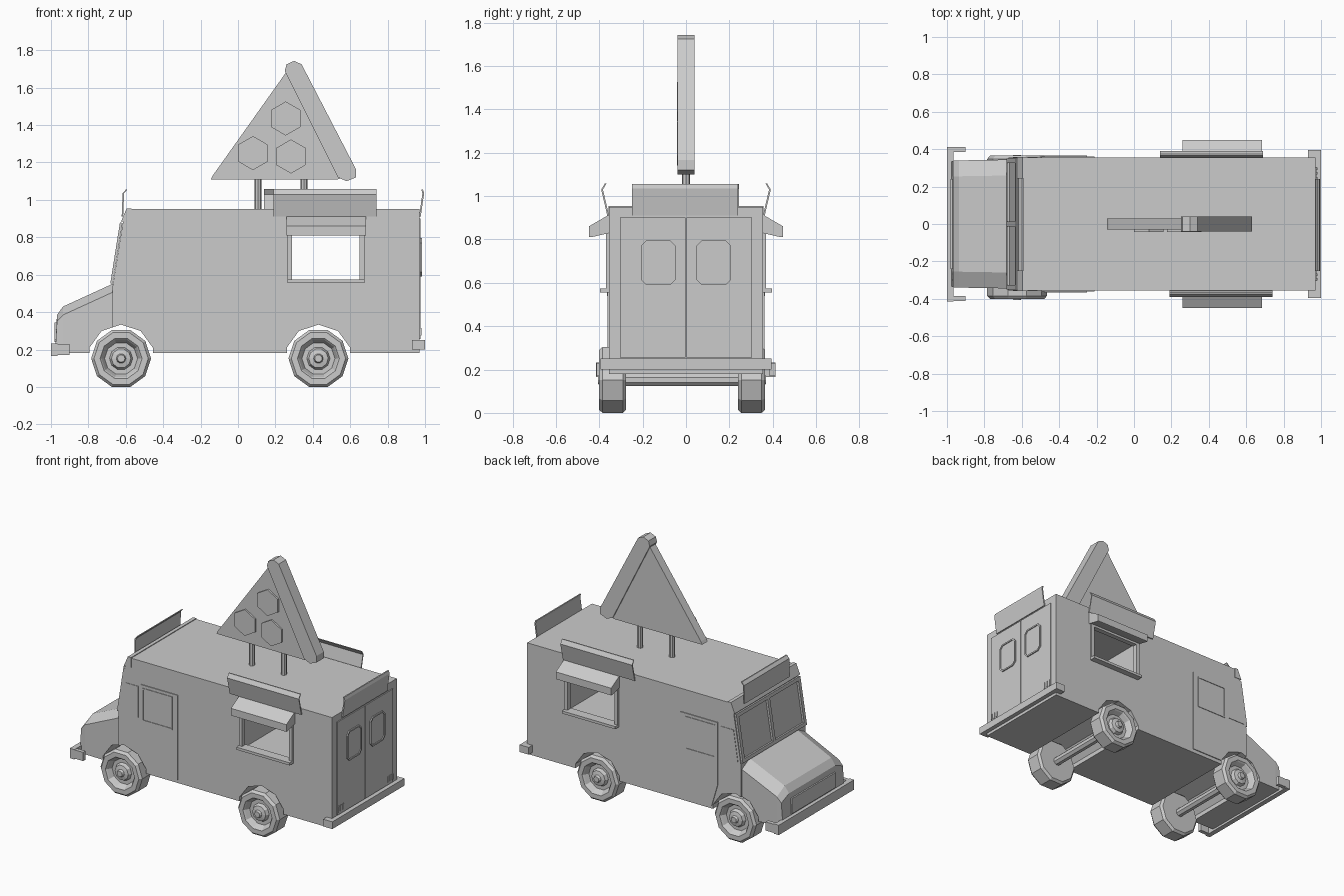
import bpy, bmesh, math
from mathutils import Vector

if "Cube" in bpy.data.objects:
    bpy.data.objects.remove(bpy.data.objects["Cube"])


def finish(name, bm):
    bmesh.ops.remove_doubles(bm, verts=bm.verts, dist=1e-5)
    bmesh.ops.recalc_face_normals(bm, faces=bm.faces)
    me = bpy.data.meshes.new(name)
    bm.to_mesh(me)
    bm.free()
    ob = bpy.data.objects.new(name, me)
    bpy.context.collection.objects.link(ob)
    return ob


def loft(name, rings, caps=True):
    bm = bmesh.new()
    vs = [[bm.verts.new(p) for p in r] for r in rings]
    n = len(rings[0])
    for a, b in zip(vs, vs[1:]):
        for i in range(n):
            j = (i + 1) % n
            bm.faces.new((a[i], a[j], b[j], b[i]))
    if caps:
        bm.faces.new(vs[0])
        bm.faces.new(vs[-1])
    return finish(name, bm)


def prism(name, pts, axis, a, b):
    """Extrude a profile: (x,z) along y, or (y,z) along x."""
    f = (lambda p, t: (p[0], t, p[1])) if axis == 'y' else (lambda p, t: (t, p[0], p[1]))
    return loft(name, [[f(p, a) for p in pts], [f(p, b) for p in pts]])


def rect(x0, x1, z0, z1):
    return [(x0, z0), (x1, z0), (x1, z1), (x0, z1)]


def box(name, x0, x1, y0, y1, z0, z1):
    return prism(name, rect(x0, x1, z0, z1), 'y', y0, y1)


def ngon(cx, cz, r, n, start=0.0):
    return [(cx + r * math.cos(start + 2 * math.pi * i / n),
             cz + r * math.sin(start + 2 * math.pi * i / n)) for i in range(n)]


def rounded(x0, x1, z0, z1, c):
    return [(x0 + c, z0), (x1 - c, z0), (x1, z0 + c), (x1, z1 - c),
            (x1 - c, z1), (x0 + c, z1), (x0, z1 - c), (x0, z0 + c)]


def sheet(name, path, t, axis, a, b):
    """Thin bent sheet: path thickened sideways by t."""
    return prism(name, path + [(u + t, v) for u, v in reversed(path)], axis, a, b)


def cut(ob, cutters):
    bpy.context.view_layer.objects.active = ob
    for c in cutters:
        m = ob.modifiers.new("cut", 'BOOLEAN')
        m.operation, m.solver, m.object = 'DIFFERENCE', 'EXACT', c
        bpy.ops.object.modifier_apply(modifier=m.name)


WHEELS_X = (-0.625, 0.43)

# Box body with slanted windscreen, and chamfered hood
body = prism("van_body", [(-0.67, 0.18), (-0.67, 0.54), (-0.615, 0.88), (-0.615, 0.90),
                          (-0.59, 0.95), (0.97, 0.95), (0.97, 0.18)], 'y', -0.355, 0.355)
hood_rings = []
for x, w, zs, zt in ((-0.64, 0.345, 0.52, 0.565), (-0.935, 0.34, 0.385, 0.43), (-0.968, 0.338, 0.35, 0.385),
                     (-0.975, 0.335, 0.23, 0.24)):
    hood_rings.append([(x, -w, 0.18), (x, w, 0.18), (x, w, zs), (x, w - 0.085, zt),
                       (x, -w + 0.085, zt), (x, -w, zs)])
hood = loft("hood", hood_rings)

# Openings: serving windows, inner room and wheel arches
arches = [prism("arch_cutter", ngon(x, 0.155, 0.178, 10, math.pi / 10), 'y', -0.6, 0.6) for x in WHEELS_X]
opening = box("window_cutter", 0.29, 0.65, -0.6, 0.6, 0.572, 0.81)
room = box("room_cutter", 0.22, 0.74, -0.335, 0.335, 0.5, 0.88)
cut(body, arches + [room, opening])
cut(hood, arches[:1])
for c in arches + [opening, room]:
    bpy.data.objects.remove(c)

# Roof visor above the windscreen
prism("roof_visor", [(-0.625, 0.885), (-0.595, 0.955), (-0.57, 0.955), (-0.57, 0.885)], 'y', -0.358, 0.358)


# Windscreen frame, on the slanted cab front
def on_glass(t):
    return Vector((-0.67, 0.545)).lerp(Vector((-0.617, 0.88)), t)


def glass_bar(name, t0, t1, y0, y1):
    out = Vector((-0.985, 0.157)) * 0.014
    p, q = on_glass(t0), on_glass(t1)
    prism(name, [tuple(v) for v in (p, q, q + out, p + out)], 'y', y0, y1)


glass_bar("windscreen_bottom", 0.02, 0.09, -0.35, 0.35)
glass_bar("windscreen_top", 0.92, 0.99, -0.35, 0.35)
for y in (-0.338, 0.0, 0.338):
    glass_bar("windscreen_post", 0.05, 0.95, y - 0.013, y + 0.013)

# Nose panel on the hood front
box("grille_panel", -0.98, -0.96, -0.24, 0.24, 0.24, 0.345)

# Side parts, both sides
for s, side in ((-1, "right"), (1, "left")):
    def y(v):
        return s * v

    # Cab door with window, and quarter window
    prism("cab_door_" + side, [(-0.495, 0.79), (-0.21, 0.79), (-0.21, 0.205), (-0.45, 0.205), (-0.495, 0.36)],
          'y', y(0.35), y(0.361))
    for r in (rect(-0.48, -0.25, 0.54, 0.55), rect(-0.48, -0.25, 0.76, 0.77),
              rect(-0.48, -0.472, 0.55, 0.76), rect(-0.258, -0.25, 0.55, 0.76)):
        prism("door_window_trim_" + side, r, 'y', y(0.355), y(0.365))
    prism("quarter_window_" + side, [(-0.648, 0.555), (-0.515, 0.555), (-0.515, 0.77), (-0.615, 0.77)],
          'y', y(0.35), y(0.358))

    # Serving window frame and sill
    for r in (rect(0.265, 0.29, 0.555, 0.83), rect(0.65, 0.675, 0.555, 0.83), rect(0.265, 0.675, 0.81, 0.84)):
        prism("window_frame_" + side, r, 'y', y(0.335), y(0.37))
    box("window_sill_" + side, 0.265, 0.675, y(0.33), y(0.397), 0.555, 0.573)

    # Awning
    prism("awning_" + side, [(y(0.35), 0.92), (y(0.362), 0.91), (y(0.448), 0.86), (y(0.448), 0.81),
                             (y(0.438), 0.81), (y(0.35), 0.83)], 'x', 0.26, 0.685)

    # Sign board leaning outward above the awning
    x0 = 0.19 if s < 0 else 0.14
    sheet("side_board_" + side, [(y(0.355), 0.91), (y(0.383), 1.03), (y(0.366), 1.058)], y(0.008),
          'x', x0, x0 + 0.55)

    # Rear door, rounded window frame and pane, tail light bars
    box("rear_door_" + side, 0.96, 0.977, y(0.003), y(0.305), 0.255, 0.9)
    win = sorted((y(0.048), y(0.208)))
    frame = prism("rear_window_frame_" + side, rounded(*win, 0.59, 0.795, 0.025), 'x', 0.97, 0.985)
    hole = prism("pane_cutter", rounded(win[0] + 0.01, win[1] - 0.01, 0.6, 0.785, 0.02), 'x', 0.979, 1.0)
    cut(frame, [hole])
    bpy.data.objects.remove(hole)
    for i in range(3):
        c = 0.24 + 0.025 * i
        box("tail_light_" + side, 0.97, 0.981, y(c), y(c + 0.012), 0.275, 0.315)

    # Front bumper end
    box("bumper_end_" + side, -0.985, -0.9, y(0.385), y(0.412), 0.17, 0.23)

# Front and rear boards on the roof edge
sheet("front_board", [(-0.622, 0.91), (-0.617, 1.035), (-0.6, 1.055)], 0.008, 'y', -0.25, 0.245)
sheet("rear_board", [(0.968, 0.91), (0.986, 1.035), (0.98, 1.055)], 0.009, 'y', -0.25, 0.24)

# Bumpers
box("front_bumper", -1.0, -0.965, -0.415, 0.412, 0.165, 0.233)
box("rear_bumper", 0.93, 1.0, -0.395, 0.395, 0.2, 0.25)

# Low-poly wheels: lathed radius / width profile, plus axles
TYRE = [(0.145, 0), (0.16, 0.015), (0.16, 0.108), (0.145, 0.125), (0.112, 0.125), (0.104, 0.116),
        (0.088, 0.085), (0.062, 0.085), (0.052, 0.108), (0.026, 0.114), (0.02, 0.13)]
for wx, place in zip(WHEELS_X, ("front", "rear")):
    for s in (-1, 1):
        loft(place + "_wheel", [[(x, -0.018 + s * (0.258 + d), z)
                                 for x, z in ngon(wx, 0.152, r, 10)] for r, d in TYRE])
    prism(place + "_axle", ngon(wx, 0.152, 0.03, 8, math.pi / 8), 'y', -0.3, 0.27)

# Rooftop slice sign: plate, crust, toppings and posts
prism("slice_plate", [(-0.145, 1.11), (-0.135, 1.13), (0.27, 1.70), (0.56, 1.12), (0.53, 1.108)],
      'y', -0.03, 0.03)
prism("slice_crust", [(0.25, 1.69), (0.26, 1.725), (0.30, 1.743), (0.34, 1.725), (0.63, 1.165),
                      (0.63, 1.12), (0.58, 1.10), (0.535, 1.12)], 'y', -0.04, 0.04)
for cx, cz in ((0.255, 1.435), (0.08, 1.25), (0.283, 1.232)):
    prism("topping", ngon(cx, cz, 0.091, 6, math.pi / 6), 'y', -0.042, -0.02)
for px in (0.107, 0.352):
    loft("sign_post", [[(x, yy, z) for x, yy in ngon(px, 0, 0.019, 8)] for z in (0.94, 1.13)])
